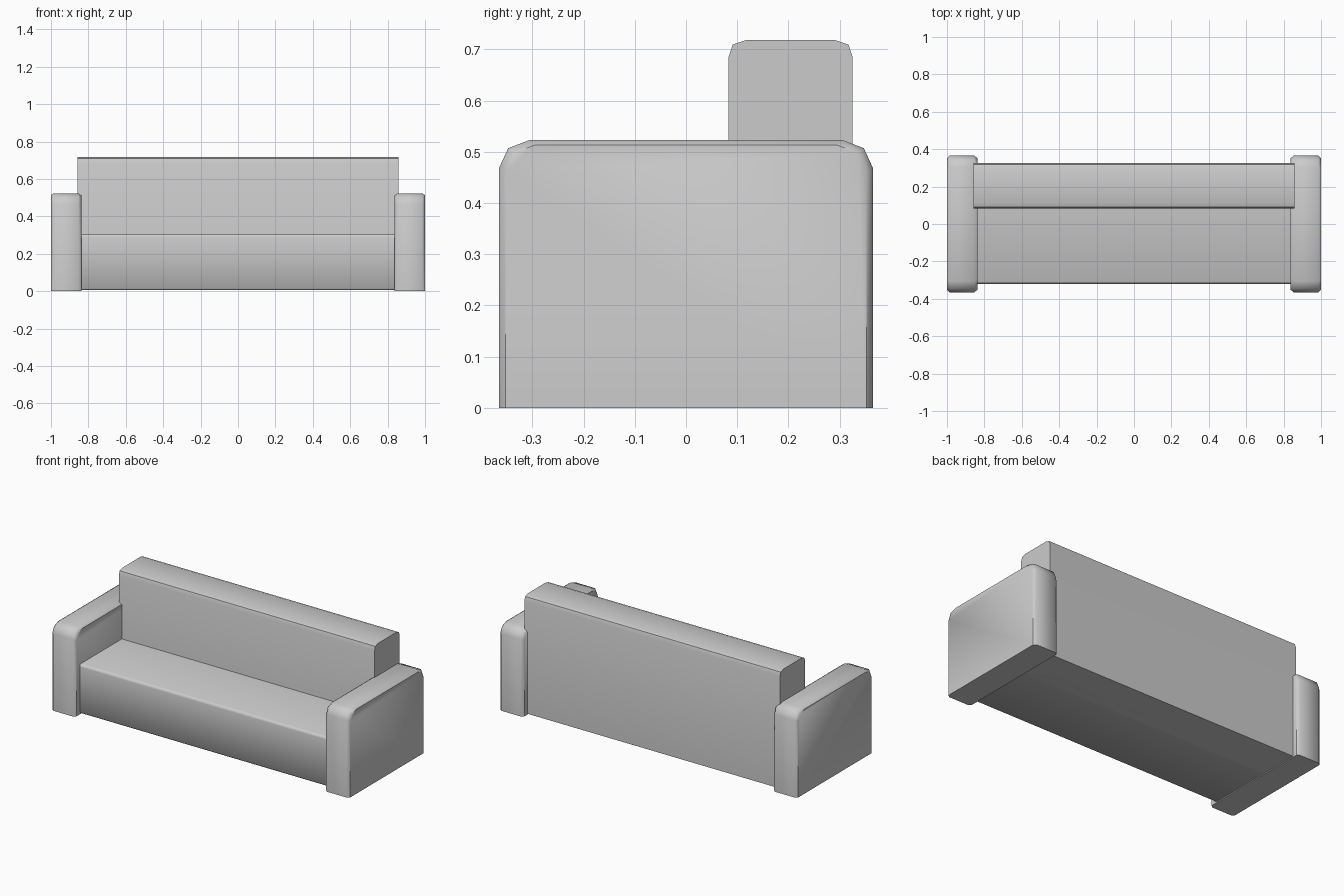
import bpy, bmesh

if "Cube" in bpy.data.objects:
    bpy.data.objects.remove(bpy.data.objects["Cube"])


def loft(name, stations):
    """Skin (x, [(y, z), ...]) cross-sections along x and cap both ends."""
    bm = bmesh.new()
    rings = [[bm.verts.new((x, y, z)) for y, z in prof] for x, prof in stations]
    n = len(rings[0])
    for a, b in zip(rings, rings[1:]):
        for i in range(n):
            j = (i + 1) % n
            bm.faces.new((a[i], a[j], b[j], b[i]))
    bm.faces.new(rings[0])
    bm.faces.new(rings[-1])
    bmesh.ops.recalc_face_normals(bm, faces=bm.faces)
    mesh = bpy.data.meshes.new(name)
    bm.to_mesh(mesh)
    bm.free()
    ob = bpy.data.objects.new(name, mesh)
    bpy.context.collection.objects.link(ob)
    bpy.context.view_layer.objects.active = ob
    bpy.ops.object.select_all(action='DESELECT')
    ob.select_set(True)
    bpy.ops.object.shade_smooth_by_angle(angle=0.85)
    return ob


def symmetric(half, centre=0.0):
    """Complete a half profile by reflecting it about y = centre."""
    return half + [(2 * centre - y, z) for y, z in reversed(half)]


# Armrests: rounded upper corners, chamfered rim around both sides
outer = symmetric([(-0.365, 0), (-0.365, 0.468), (-0.347, 0.507), (-0.305, 0.523)])
inner = symmetric([(-0.352, 0), (-0.352, 0.460), (-0.335, 0.498), (-0.295, 0.513)])
for side, s in (("left", -1), ("right", 1)):
    loft(side + "_armrest", [(s * 0.838, inner), (s * 0.853, outer),
                             (s * 0.985, outer), (s * 1.0, inner)])

# Backrest: slab with softened top edges, tucked slightly into the arms
back = symmetric([(0.083, 0.006), (0.083, 0.685), (0.091, 0.709), (0.117, 0.718)], 0.204)
loft("backrest", [(-0.858, back), (0.858, back)])

# Seat: block with a softened front edge, running under the backrest
seat = [(0.2, 0.006), (-0.312, 0.006), (-0.32, 0.014), (-0.32, 0.288),
        (-0.317, 0.299), (-0.307, 0.304), (0.2, 0.304)]
loft("seat", [(-0.85, seat), (0.85, seat)])
